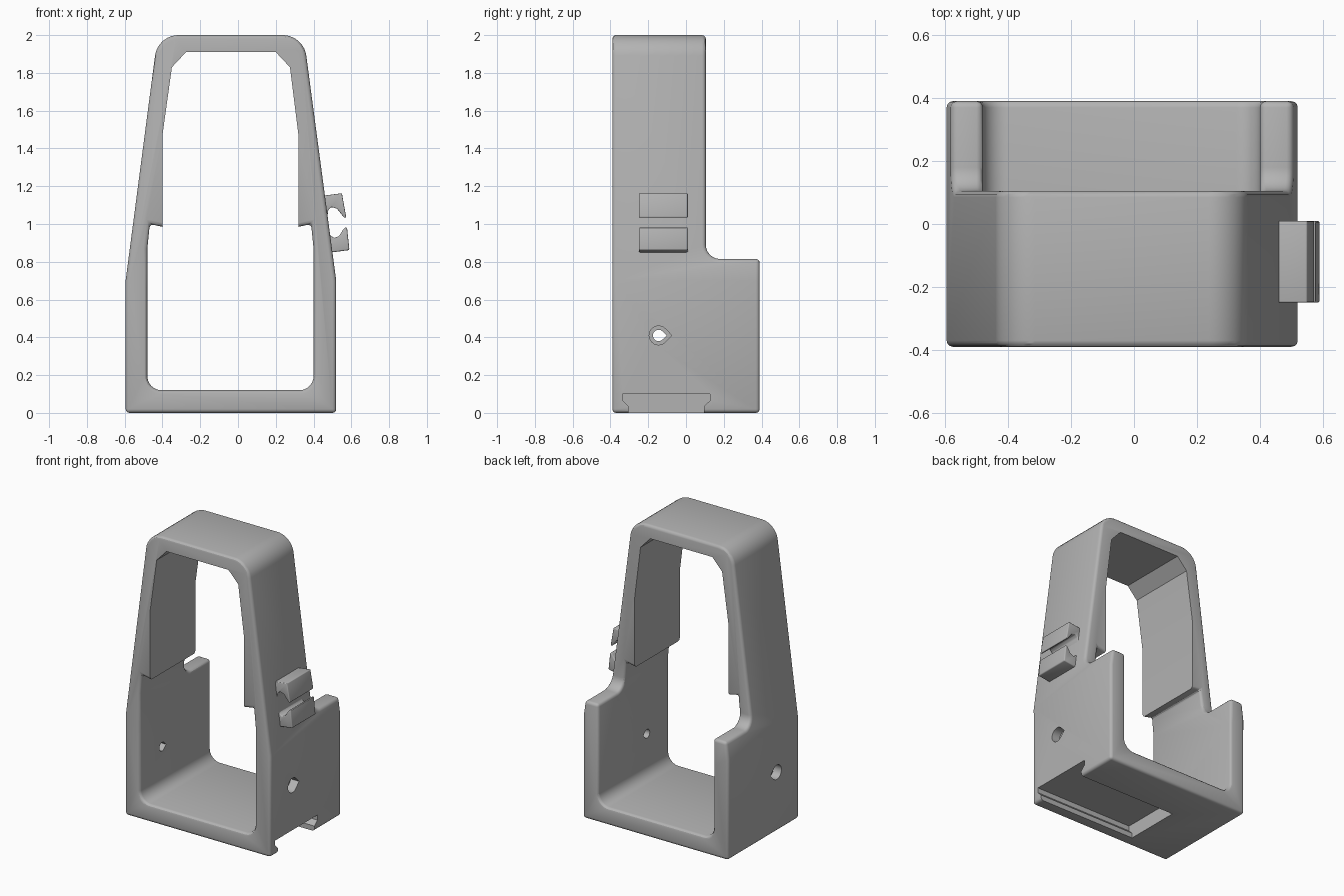
import bpy, bmesh, math
from mathutils import Vector

if "Cube" in bpy.data.objects:
    bpy.data.objects.remove(bpy.data.objects["Cube"])

grey = bpy.data.materials.new("plain grey")
grey.use_nodes = True
grey.diffuse_color = (0.45, 0.45, 0.45, 1)
grey.node_tree.nodes["Principled BSDF"].inputs["Base Color"].default_value = grey.diffuse_color


def rounded(corners, steps=8):
    """Profile points; a third value on a corner is its fillet radius."""
    out = []
    for i, c in enumerate(corners):
        p = Vector(c[:2])
        if len(c) < 3:
            out.append(p)
            continue
        a = (Vector(corners[i - 1][:2]) - p).normalized()
        b = (Vector(corners[(i + 1) % len(corners)][:2]) - p).normalized()
        half = a.angle(b) / 2
        centre = p + (a + b).normalized() * c[2] / math.sin(half)
        start = p + a * c[2] / math.tan(half) - centre
        end = p + b * c[2] / math.tan(half) - centre
        for k in range(steps + 1):
            t = k / steps
            out.append(centre + (start * (1 - t) + end * t).normalized() * c[2])
    return out


def prism(name, corners, axis, lo, hi):
    """Extrude a profile along x (profile is y, z) or y (profile is x, z)."""
    bm = bmesh.new()
    place = (lambda p: (lo, p[0], p[1])) if axis == "x" else (lambda p: (p[0], lo, p[1]))
    face = bm.faces.new([bm.verts.new(place(p)) for p in rounded(corners)])
    moved = bmesh.ops.extrude_face_region(bm, geom=[face])["geom"]
    step = Vector((hi - lo, 0, 0)) if axis == "x" else Vector((0, hi - lo, 0))
    bmesh.ops.translate(bm, vec=step, verts=[v for v in moved if isinstance(v, bmesh.types.BMVert)])
    bmesh.ops.recalc_face_normals(bm, faces=bm.faces)
    mesh = bpy.data.meshes.new(name)
    bm.to_mesh(mesh)
    bm.free()
    mesh.materials.append(grey)
    ob = bpy.data.objects.new(name, mesh)
    bpy.context.collection.objects.link(ob)
    return ob


def select(ob):
    bpy.ops.object.select_all(action="DESELECT")
    ob.select_set(True)
    bpy.context.view_layer.objects.active = ob


def cut(ob, cutter):
    select(ob)
    mod = ob.modifiers.new("cut", "BOOLEAN")
    mod.operation, mod.solver, mod.object = "DIFFERENCE", "EXACT", cutter
    bpy.ops.object.modifier_apply(modifier=mod.name)
    bpy.data.objects.remove(cutter)


def soften(ob, width):
    select(ob)
    mod = ob.modifiers.new("soft edges", "BEVEL")
    mod.width, mod.segments, mod.limit_method = width, 3, "ANGLE"
    mod.angle_limit = math.radians(35)
    bpy.ops.object.modifier_apply(modifier=mod.name)


def teardrop(r):
    y, z = -0.145, 0.41
    ring = [(y + r * math.cos(math.radians(a)), z + r * math.sin(math.radians(a)))
            for a in range(45, 316, 15)]
    return ring + [(y + r * 1.41, z)]


# Tapered outer body
frame = prism("frame", [(-0.595, 0), (0.52, 0), (0.52, 0.7), (0.347, 2, 0.125),
                        (-0.425, 2, 0.125), (-0.595, 0.7)], "y", -0.39, 0.39)

# Lower opening and the stepped back
cut(frame, prism("lower_opening", [(-0.48, 0.12, 0.075), (0.4, 0.12, 0.075), (0.4, 0.87), (0.387, 1.0),
                                   (0.32, 0.985), (-0.4, 0.985), (-0.467, 1.0), (-0.48, 0.87)],
                 "y", -1, 1))
cut(frame, prism("back_step", [(0.105, 2.3), (0.105, 0.815, 0.075), (0.7, 0.815), (0.7, 2.3)],
                 "x", -1, 1))
soften(frame, 0.02)

# Sharp-edged upper opening
cut(frame, prism("upper_opening", [(-0.4, 0.9), (0.32, 0.9), (0.32, 1.47), (0.275, 1.83), (0.2, 1.91),
                                   (-0.275, 1.91), (-0.35, 1.83), (-0.4, 1.47)], "y", -1, 1))

# Side holes with wider outer mouths
cut(frame, prism("through_hole", teardrop(0.03), "x", -1, 1))
cut(frame, prism("left_mouth", teardrop(0.05), "x", 0.46, 1))
cut(frame, prism("right_mouth", teardrop(0.05), "x", -1, -0.535))

# Undercut slot in the base, open at the left side
cut(frame, prism("base_slot", [(-0.305, -0.1), (0.095, -0.1), (0.095, 0.035), (0.127, 0.065),
                               (0.127, 0.1), (-0.335, 0.1), (-0.335, 0.065), (-0.305, 0.035)],
                 "x", -0.24, 1))

# Pair of hooked clips on the left side
upper = prism("upper_clip", [(0.43, 1.147), (0.55, 1.163), (0.573, 1.035), (0.562, 1.033),
                             (0.525, 1.08), (0.495, 1.09), (0.478, 1.075), (0.472, 1.03),
                             (0.445, 1.03)], "y", -0.25, 0.01)
lower = prism("lower_clip", [(0.46, 0.845), (0.59, 0.862), (0.577, 0.983), (0.563, 0.98),
                             (0.535, 0.937), (0.51, 0.925), (0.488, 0.94), (0.475, 0.99),
                             (0.455, 0.99)], "y", -0.25, 0.01)
for clip in (upper, lower):
    soften(clip, 0.008)

for ob in (frame, upper, lower):
    select(ob)
    bpy.ops.object.shade_smooth_by_angle(angle=math.radians(30))
